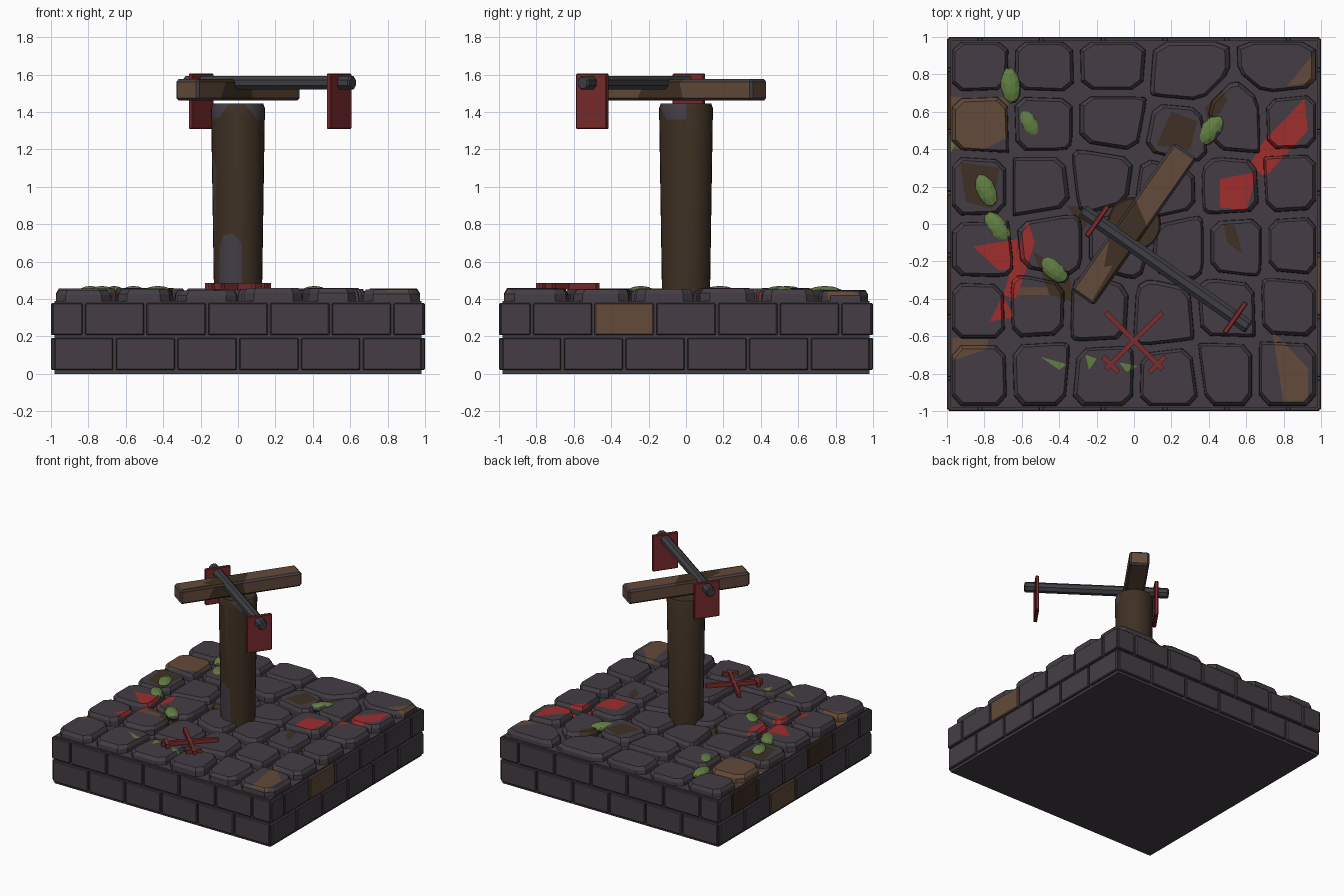
import bpy, bmesh, math, random
from mathutils import Matrix, Vector

random.seed(4)
if "Cube" in bpy.data.objects:
    bpy.data.objects.remove(bpy.data.objects["Cube"], do_unlink=True)


def material(name, r, g, b):
    m = bpy.data.materials.new(name)
    m.use_nodes = True
    m.diffuse_color = (r, g, b, 1)
    m.node_tree.nodes["Principled BSDF"].inputs["Base Color"].default_value = (r, g, b, 1)
    return m


MATS = [
    material("dark stone", .058, .048, .058),
    material("light brown", .125, .07, .042),
    material("dark brown", .05, .03, .017),
    material("moss green", .12, .21, .055),
    material("blood red", .35, .027, .027),
    material("painted red", .2, .025, .027),
    material("iron grey", .05, .049, .058),
]
STONE, TAN, DARK, MOSS, BLOOD, RED, IRON = range(len(MATS))
HEAD_TURN = math.radians(-35)


def finish(bm, name, turn=0, bevel=0, smooth=False):
    mesh = bpy.data.meshes.new(name)
    bm.to_mesh(mesh)
    bm.free()
    for m in MATS:
        mesh.materials.append(m)
    ob = bpy.data.objects.new(name, mesh)
    bpy.context.collection.objects.link(ob)
    ob.rotation_euler.z = turn
    if bevel:
        mod = ob.modifiers.new("bevel", 'BEVEL')
        mod.width, mod.segments = bevel, 1
    if smooth:
        bpy.ops.object.select_all(action='DESELECT')
        ob.select_set(True)
        bpy.context.view_layer.objects.active = ob
        bpy.ops.object.shade_smooth_by_angle(angle=math.radians(30))
    return ob


def box(bm, centre, size, mat=STONE, matrix=Matrix()):
    m = matrix @ Matrix.Translation(centre) @ Matrix.Diagonal((*size, 1))
    verts = bmesh.ops.create_cube(bm, size=1, matrix=m)["verts"]
    for f in {f for v in verts for f in v.link_faces}:
        f.material_index = mat


def loft(bm, rings, mat=STONE):
    """Skin a list of equal point rings and cap both ends."""
    rows = [[bm.verts.new(p) for p in ring] for ring in rings]
    n = len(rows[0])
    faces = [bm.faces.new((a[i], a[(i + 1) % n], b[(i + 1) % n], b[i]))
             for a, b in zip(rows, rows[1:]) for i in range(n)]
    faces += [bm.faces.new(rows[0][::-1]), bm.faces.new(rows[-1])]
    for f in faces:
        f.material_index = mat
    bmesh.ops.recalc_face_normals(bm, faces=faces)


def paint(bm, polys, mat, axes=(0, 1), facing=(0, 0, 1)):
    """Cut convex outlines into the faces that look along facing, and colour them."""
    a, b = axes
    facing = Vector(facing)
    for poly in polys:
        mid = [sum(p[k] for p in poly) / len(poly) for k in (0, 1)]
        lo = [min(p[k] for p in poly) for k in (0, 1)]
        hi = [max(p[k] for p in poly) for k in (0, 1)]

        def touched():
            bm.normal_update()
            return [f for f in bm.faces if f.normal.dot(facing) > .05 and all(
                min(v.co[ax] for v in f.verts) < hi[k] and max(v.co[ax] for v in f.verts) > lo[k]
                for k, ax in enumerate(axes))]
        planes = []
        for p, q in zip(poly, poly[1:] + poly[:1]):
            co, no = Vector(), Vector()
            co[a], co[b] = p
            no[a], no[b] = q[1] - p[1], p[0] - q[0]
            if (mid[0] - p[0]) * no[a] + (mid[1] - p[1]) * no[b] > 0:
                no.negate()
            planes.append((co, no.normalized()))
        for co, no in planes:
            faces = touched()
            geom = faces + list({e for f in faces for e in f.edges}) + list({v for f in faces for v in f.verts})
            bmesh.ops.bisect_plane(bm, geom=geom, dist=1e-5, plane_co=co, plane_no=no)
        for f in touched():
            c = f.calc_center_median()
            if all((c - co).dot(no) < 1e-4 for co, no in planes):
                f.material_index = mat


# Stain outlines on the paving
STAINS = {
    TAN: [[(-.98, .68), (-.67, .68), (-.68, .46), (-.8, .4), (-.98, .4)],
          [(.82, .74), (.97, .92), (.97, .76)],
          [(.74, -.57), (.93, -.77), (.93, -.96), (.8, -.96)],
          [(-.97, -.61), (-.78, -.61), (-.79, -.67), (-.97, -.73)],
          [(-.66, -.34), (-.45, -.34), (-.42, -.38), (-.66, -.38)]],
    DARK: [[(-.93, .33), (-.72, .3), (-.76, .08), (-.9, .12)],
           [(-.54, -.15), (-.35, -.25), (-.32, -.42), (-.45, -.38)],
           [(.2, .6), (.34, .55), (.3, .4), (.12, .42)],
           [(.38, .62), (.47, .72), (.5, .66), (.4, .5)],
           [(-.36, .1), (-.2, .08), (-.27, -.03)],
           [(.48, 0), (.54, -.01), (.58, -.16), (.5, -.1)]],
    BLOOD: [[(.91, .67), (.93, .5), (.7, .25), (.62, .32), (.7, .45)],
            [(.46, .24), (.66, .28), (.6, .07), (.46, .09)],
            [(-.86, -.12), (-.62, -.08), (-.64, -.24), (-.72, -.25)],
            [(-.57, .02), (-.53, -.1), (-.63, -.4), (-.7, -.38)],
            [(-.77, -.52), (-.7, -.38), (-.64, -.5)]],
    MOSS: [[(-.5, -.71), (-.36, -.75), (-.4, -.78)],
           [(-.26, -.7), (-.2, -.72), (-.24, -.78)],
           [(-.08, -.74), (.02, -.76), (-.04, -.79)],
           [(-.99, .46), (-.96, .42), (-.99, .36)]],
}


def stain(bm):
    for mat in (TAN, DARK, BLOOD, MOSS):
        paint(bm, STAINS[mat], mat)


# Solid core of the plinth
bm = bmesh.new()
box(bm, (0, 0, .195), (1.96, 1.96, .39))
stain(bm)
finish(bm, "plinth_core")

# Two staggered courses of bricks on all four sides
BROWN_BRICKS = {(1, 1, 2): TAN, (3, 1, 1): DARK, (3, 0, 2): TAN, (3, 1, 4): DARK}
bm = bmesh.new()
for side in range(4):
    turn = Matrix.Rotation(side * math.pi / 2, 4, 'Z')
    for row, first in enumerate((-.99, -1.155)):
        for i in range(6 + row):
            left = max(first + .33 * i, -1.0) + .007
            right = min(first + .33 * (i + 1), 1.0) - .007
            box(bm, ((left + right) / 2, -.97, .106 + .187 * row), (right - left, .06, .172),
                BROWN_BRICKS.get((side, row, i), STONE), turn)
finish(bm, "wall_bricks", bevel=.006)

# Irregular paving: cells around scattered centres, with clipped corners
CENTRES = [Vector(c) for c in (
    (-.82, .85), (-.49, .84), (-.12, .85), (.27, .82), (.8, .84),
    (-.81, .54), (-.5, .55), (-.12, .55), (.24, .48), (.55, .54), (.83, .55),
    (-.83, .2), (-.5, .2), (-.17, .24), (.17, .19), (.52, .2), (.84, .22),
    (-.82, -.14), (-.45, -.1), (-.07, -.1), (.24, -.12), (.54, -.12), (.86, -.12),
    (-.83, -.46), (-.52, -.45), (-.19, -.46), (.16, -.48), (.5, -.45), (.83, -.44),
    (-.83, -.8), (-.5, -.79), (-.17, -.82), (.2, -.83), (.49, -.79), (.81, -.79))]


def clip(poly, point, normal):
    out = []
    for p, q in zip(poly, poly[1:] + poly[:1]):
        dp, dq = (p - point).dot(normal), (q - point).dot(normal)
        if dp <= 0:
            out.append(p)
        if dp * dq < 0:
            out.append(p.lerp(q, dp / (dp - dq)))
    return out


bm = bmesh.new()
for c in CENTRES:
    cell = [Vector((sx * .975, sy * .975)) for sx, sy in ((-1, -1), (1, -1), (1, 1), (-1, 1))]
    for other in CENTRES:
        if other != c:
            away = (other - c).normalized()
            cell = clip(cell, (c + other) / 2 - away * .018, away)
    outline = []
    for p, q in zip(cell, cell[1:] + cell[:1]):
        outline += [p.lerp(q, .17), p.lerp(q, .83)]
    mid = sum(outline, Vector((0, 0))) / len(outline)
    top = .455 + random.uniform(-.012, .004)
    loft(bm, [[(*mid.lerp(p, s), z) for p in outline]
              for s, z in ((1, .37), (.98, top - .025), (.88, top))])
stain(bm)
finish(bm, "paving_stones")

# Mossy pebbles in the joints
for x, y, angle in ((-.66, .74, 1.7), (-.56, .54, 2.1), (.41, .5, .9),
                    (-.79, .18, 2.0), (-.73, -.02, 2.2), (-.43, -.24, 2.4)):
    bm = bmesh.new()
    m = (Matrix.Translation((x, y, .435)) @ Matrix.Rotation(angle, 4, 'Z')
         @ Matrix.Diagonal((.1, .055, .035, 1)))
    bmesh.ops.create_icosphere(bm, subdivisions=2, radius=1, matrix=m)
    bm.normal_update()
    for f in bm.faces:
        f.material_index = STONE if f.normal.x - f.normal.y > .75 else MOSS
    finish(bm, "mossy_pebble")

# Red crossed sticks with small cross ticks at the front ends
bm = bmesh.new()
for x, y, length, angle in ((0, -.625, .43, 45), (0, -.625, .43, -45),
                            (-.125, -.75, .12, -45), (.125, -.75, .12, 45)):
    m = Matrix.Translation((x, y, .468)) @ Matrix.Rotation(math.radians(angle), 4, 'Z')
    box(bm, (0, 0, 0), (length, .026, .034), RED, m)
finish(bm, "crossed_sticks")

# Round post with worn grey patches
bm = bmesh.new()
SIDES = 32
loft(bm, [[(r * math.cos(math.tau * i / SIDES), r * math.sin(math.tau * i / SIDES), z)
           for i in range(SIDES)]
          for r, z in ((.128, .4), (.144, 1.42), (.135, 1.445))], DARK)
paint(bm, [[(-.1, .4), (.02, .4), (.02, .7), (-.03, .75), (-.08, .74), (-.1, .66)],
           [(-.16, .5), (-.125, .5), (-.115, 1.1), (-.16, 1.25)],
           [(-.16, 1.46), (-.04, 1.46), (-.1, 1.37), (-.16, 1.36)],
           [(.02, 1.46), (.16, 1.46), (.16, 1.36), (.1, 1.36)]],
      STONE, (0, 2), (0, -1, 0))
finish(bm, "post", smooth=True)

# Wooden beam across the post, weathered near the front
bm = bmesh.new()
box(bm, (0, 0, 1.518), (.15, .96, .115), TAN)
bmesh.ops.bevel(bm, geom=bm.edges[:], offset=.014, segments=1, affect='EDGES')
paint(bm, [[(-.08, .12), (.08, .02), (.08, -.2), (0, -.28), (-.08, -.1)],
           [(.03, -.18), (.08, -.18), (.08, -.46), (.05, -.46)]], DARK)
paint(bm, [[(-.3, 1.4), (.05, 1.4), (.0, 1.6), (-.2, 1.6)]], DARK, (1, 2), (1, 0, 0))
finish(bm, "wooden_beam", HEAD_TURN)

# Iron bar lying at right angles to the beam
bm = bmesh.new()
loft(bm, [[(x, -.1 + r * math.cos(math.pi * (i + .5) / 4), 1.556 + r * math.sin(math.pi * (i + .5) / 4))
           for i in range(8)]
          for x, r in ((-.27, .032), (-.26, .04), (.81, .04), (.82, .032))], IRON)
finish(bm, "iron_bar", HEAD_TURN)

# Red plates hung on the bar
for name, x in (("near_plate", -.17), ("far_plate", .73)):
    bm = bmesh.new()
    box(bm, (x, -.1, 1.457), (.028, .2, .295), RED)
    finish(bm, name, HEAD_TURN, bevel=.005)
